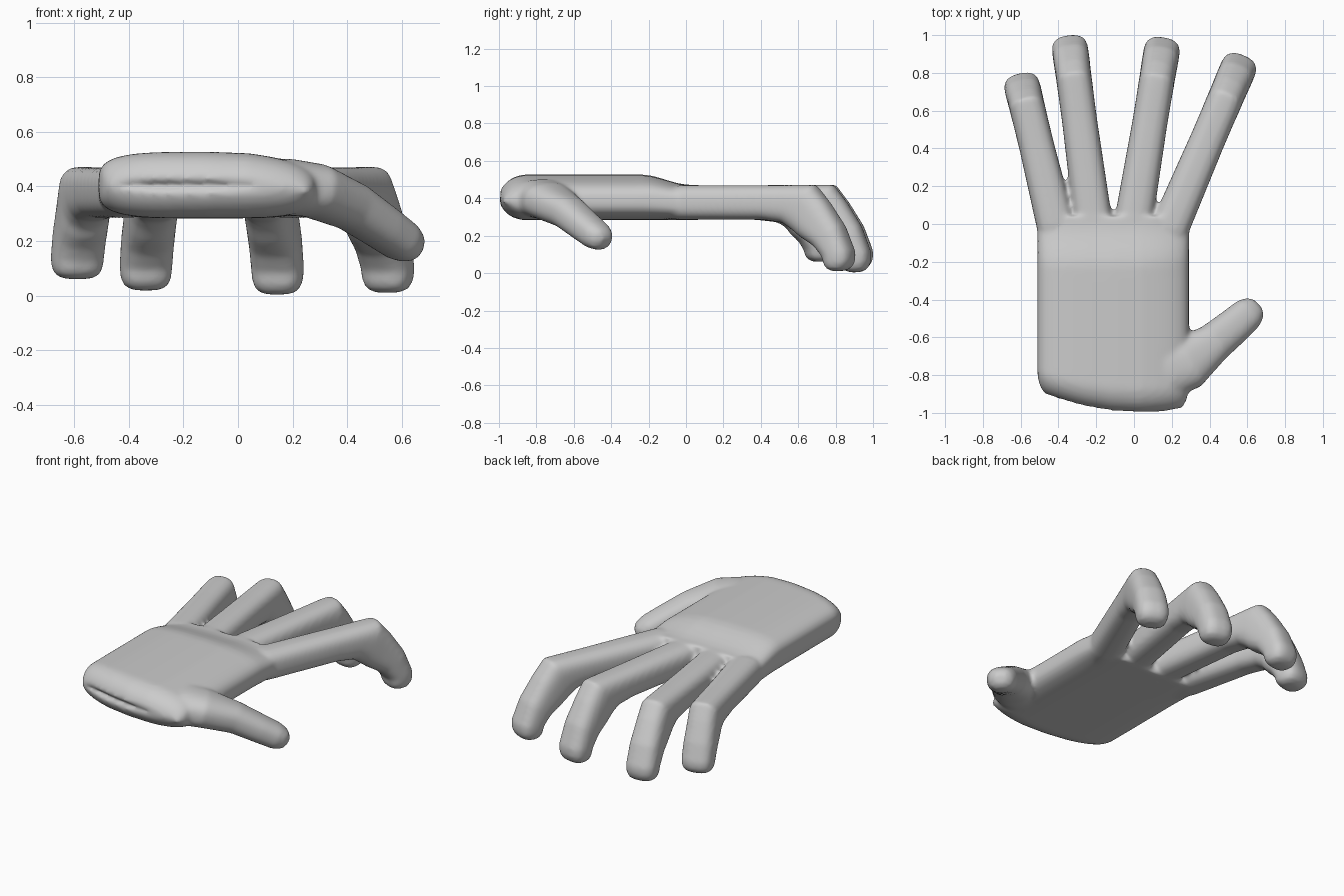
import bpy, bmesh, math
from mathutils import Vector

if "Cube" in bpy.data.objects:
    bpy.data.objects.remove(bpy.data.objects["Cube"])

bm = bmesh.new()
N = 40


def oval(center, u, v, n=2.5):
    # superellipse ring spanned by half-axes u and v
    pts = []
    for i in range(N):
        a = 2 * math.pi * i / N
        c, s = math.cos(a), math.sin(a)
        pts.append(center + u * math.copysign(abs(c) ** (2 / n), c)
                   + v * math.copysign(abs(s) ** (2 / n), s))
    return pts


def loft(rings):
    # closed skin through a list of rings
    vs = [[bm.verts.new(p) for p in r] for r in rings]
    for a, b in zip(vs, vs[1:]):
        for i in range(N):
            j = (i + 1) % N
            bm.faces.new((a[i], a[j], b[j], b[i]))
    bm.faces.new(vs[0][::-1])
    bm.faces.new(vs[-1])


def palm():
    rings = []
    ys = [-1 + 0.14 * (1 - math.cos(math.radians(d))) for d in (8, 20, 35, 50, 65, 80, 90)]
    ys += [-0.86 + 0.9 * i / 20 for i in range(1, 21)]
    for y in ys:
        t = min(1, (y + 1) / 0.14)
        k = math.sqrt(1 - (1 - t) ** 2)
        f = min(1, max(0, (y + 0.24) / 0.26))
        top = 0.527 - 0.055 * f * f * (3 - 2 * f)
        zc = (top + 0.283) / 2
        ring = oval(Vector((-0.11, y, zc)), Vector((0.402 * (0.88 + 0.12 * k), 0, 0)),
                    Vector((0, 0, (top - 0.283) / 2 * k)), 3.8)
        for p in ring:
            # slanted heel and lower thumb side
            p.y += 0.42 * (p.x - 0.02) ** 2 * max(0, -y) ** 2
            if p.z > zc:
                p.z -= 0.12 * max(0, p.x) * (1 - f)
        rings.append(ring)
    loft(rings)


def finger(base, knuckle, reach, lift):
    b, k = Vector((*base, 0)), Vector((*knuckle, 0))
    d = (k - b).normalized()
    side = Vector((d.y, -d.x, 0))
    L, r = (k - b).length, reach
    # top point, underside point, half width
    prof = [(-L - .15, .45, -L - .15, .295, .09), (-L, .47, -L, .285, .102),
            (-.25, .47, -.3, .285, .093), (-.06, .472, -.18, .268, .093),
            (0, .472, -.13, .232, .094), (.35 * r, .38, .35 * r - .155, .19, .094),
            (.75 * r, .25, .75 * r - .163, .14, .096), (r, .11, r - .165, .08, .096),
            (r, .06, r - .158, .04, .092), (r - .018, .022, r - .14, .012, .078),
            (r - .05, .003, r - .11, .0, .045)]
    rings = []
    for st, zt, sb, zb, w in prof:
        zt += lift * max(0, (.285 - zt) / .285)
        zb += lift * max(0, (.285 - zb) / .285)
        t, u = k + d * st + Vector((0, 0, zt)), k + d * sb + Vector((0, 0, zb))
        rings.append(oval((t + u) / 2, side * w, (t - u) / 2, 2.7))
    loft(rings)


def thumb():
    # centre, half width, half thickness
    path = [((.08, -.79, .40), .13, .09), ((.18, -.77, .398), .155, .105),
            ((.28, -.735, .385), .145, .1), ((.42, -.63, .325), .105, .088),
            ((.53, -.54, .25), .096, .08), ((.60, -.478, .2), .089, .075),
            ((.635, -.446, .176), .07, .06), ((.652, -.43, .164), .035, .03)]
    rings = []
    for i, (c, w, h) in enumerate(path):
        t = Vector(path[min(i + 1, 7)][0]) - Vector(path[max(i - 1, 0)][0])
        t.normalize()
        side = Vector((t.y, -t.x, 0)).normalized()
        rings.append(oval(Vector(c), side * w, side.cross(t) * h, 2.4))
    loft(rings)


palm()
thumb()
for f in [((-.415, 0), (-.577, .665), .135, .06),    # little
          ((-.215, 0), (-.322, .80), .2, .018),      # ring
          ((-.005, 0), (.126, .79), .2, .003),       # middle
          ((.19, -.02), (.495, .69), .22, .01)]:     # index
    finger(*f)

bmesh.ops.recalc_face_normals(bm, faces=bm.faces)
mesh = bpy.data.meshes.new("hand")
bm.to_mesh(mesh)
bm.free()
hand = bpy.data.objects.new("hand", mesh)
bpy.context.collection.objects.link(hand)

# blend the parts into one smooth skin
rm = hand.modifiers.new("fuse", 'REMESH')
rm.mode = 'VOXEL'
rm.voxel_size = 0.013
rm.use_smooth_shade = True
sm = hand.modifiers.new("soften", 'SMOOTH')
sm.factor = 0.5
sm.iterations = 8
